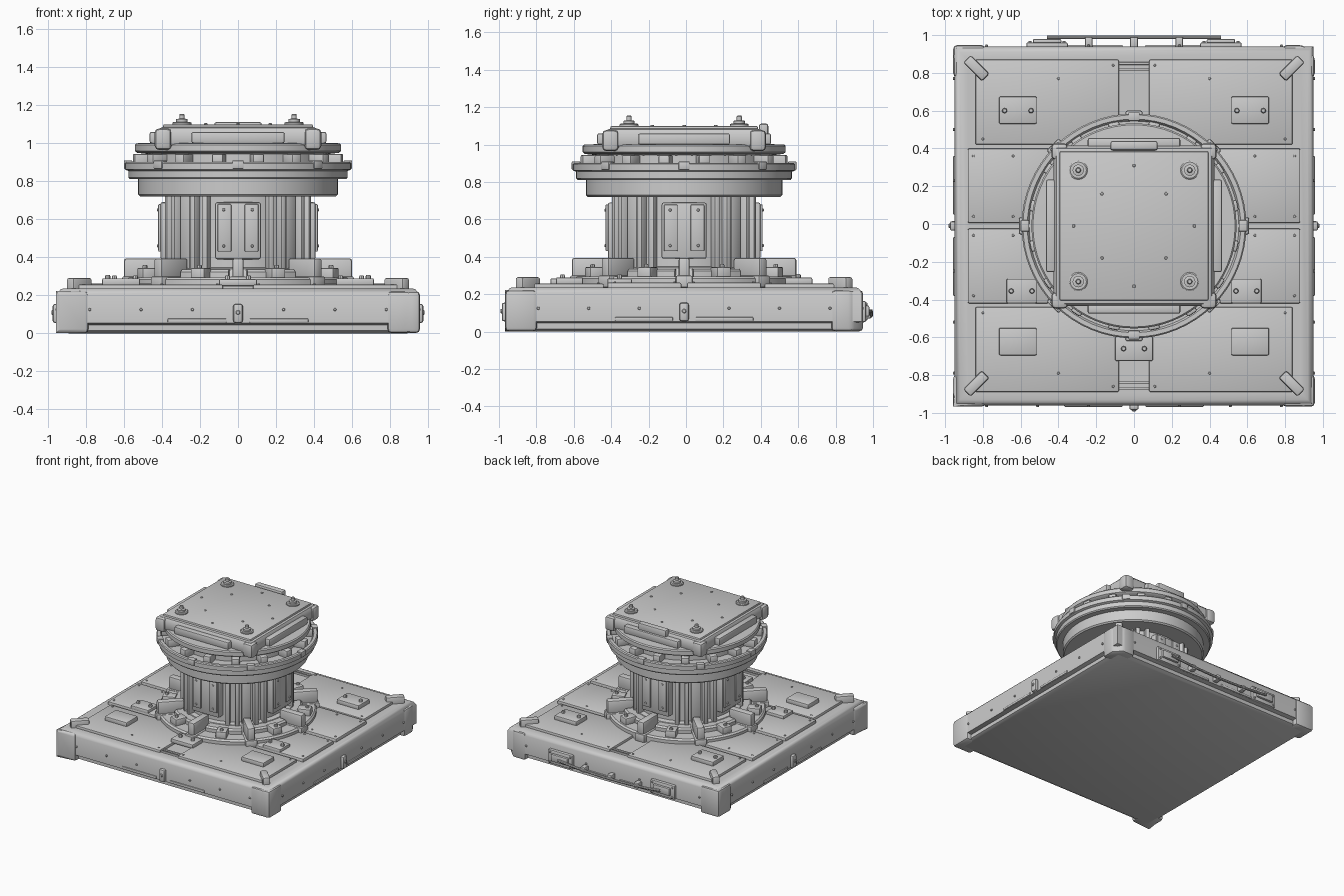
import bpy, bmesh
from math import sin, cos, pi, radians, sqrt, atan2
from mathutils import Matrix, Vector

cube = bpy.data.objects.get("Cube")
if cube:
    bpy.data.objects.remove(cube)

grey = bpy.data.materials.new("light grey")
grey.use_nodes = True
colour = (0.6, 0.6, 0.6, 1)
grey.diffuse_color = colour
grey.node_tree.nodes["Principled BSDF"].inputs["Base Color"].default_value = colour
OFFSET = Matrix.Translation((0, -0.01, 0))   # body sits slightly forward of the rear cable
parts = []


def finish(name, bm, matrix=Matrix()):
    mesh = bpy.data.meshes.new(name)
    bmesh.ops.recalc_face_normals(bm, faces=bm.faces)
    bm.to_mesh(mesh)
    bm.free()
    mesh.materials.append(grey)
    ob = bpy.data.objects.new(name, mesh)
    ob.matrix_world = OFFSET @ matrix
    bpy.context.collection.objects.link(ob)
    parts.append(ob)
    return ob


def turn(angle):
    return Matrix.Rotation(radians(angle), 4, 'Z')


def box(name, x, y, z, bevel=0.008, frame=Matrix()):
    """Bevelled block from (low, high) ranges on each axis."""
    bm = bmesh.new()
    bmesh.ops.create_cube(bm, size=1)
    for v in bm.verts:
        v.co = [r[0] if c < 0 else r[1] for c, r in zip(v.co, (x, y, z))]
    if bevel:
        bmesh.ops.bevel(bm, geom=bm.edges[:], offset=bevel, segments=2,
                        profile=0.5, affect='EDGES')
    return finish(name, bm, frame)


def lathe(name, profile, sides, closed=False, square=False, frame=Matrix()):
    """Revolve (radius, height) points; square turns radius into half width."""
    bm = bmesh.new()
    scale, start = (sqrt(2), pi / 4) if square else (1, 0)
    rings = []
    for r, z in profile:
        rings.append([bm.verts.new((r * scale * cos(start + 2 * pi * i / sides),
                                    r * scale * sin(start + 2 * pi * i / sides), z))
                      for i in range(sides)])
    pairs = list(zip(rings, rings[1:]))
    if closed:
        pairs.append((rings[-1], rings[0]))
    else:
        bm.faces.new(rings[0])
        bm.faces.new(rings[-1])
    for a, b in pairs:
        for i in range(sides):
            j = (i + 1) % sides
            bm.faces.new((a[i], a[j], b[j], b[i]))
    return finish(name, bm, frame)


def bolt(name, at, r=0.012, h=0.012, direction=(0, 0, 1), sides=8):
    frame = Matrix.Translation(at) @ Vector(direction).to_track_quat('Z', 'Y').to_matrix().to_4x4()
    lathe(name, [(r, -0.005), (r, h * 0.6), (r * 0.7, h)], sides, frame=frame)


def arc(name, r0, r1, z0, z1, a0, a1, steps=8):
    """Curved block covering part of a ring."""
    bm = bmesh.new()
    rows = []
    for i in range(steps + 1):
        a = radians(a0 + (a1 - a0) * i / steps)
        rows.append([bm.verts.new((r * cos(a), r * sin(a), z)) for r, z in
                     ((r0, z0), (r1, z0), (r1, z1 - 0.012), (r1 - 0.012, z1), (r0, z1))])
    for a, b in zip(rows, rows[1:]):
        for i in range(5):
            j = (i + 1) % 5
            bm.faces.new((a[i], a[j], b[j], b[i]))
    bm.faces.new(rows[0])
    bm.faces.new(rows[-1])
    finish(name, bm)


SIGNS = [(sx, sy) for sx in (-1, 1) for sy in (-1, 1)]


def span(s, lo, hi):
    return (lo, hi) if s > 0 else (-hi, -lo)


# Square base slab with stepped foot and sloped rim
lathe("base_slab", [(0.89, 0), (0.92, 0.015), (0.92, 0.045), (0.95, 0.055), (0.95, 0.205),
                    (0.935, 0.23), (0.92, 0.237), (0.88, 0.237)], 4, square=True)

# Corner caps, diagonal ribs and deck plates
for sx, sy in SIGNS:
    # chamfered corner cap
    bm = bmesh.new()
    bmesh.ops.create_cube(bm, size=1)
    for v in bm.verts:
        v.co = (sx * (0.872 + 0.17 * v.co.x), sy * (0.872 + 0.17 * v.co.y), 0.112 + 0.22 * v.co.z)
    corner = [e for e in bm.edges if all(abs(v.co.x) > 0.9 and abs(v.co.y) > 0.9 for v in e.verts)]
    bmesh.ops.bevel(bm, geom=corner, offset=0.06, segments=1, affect='EDGES')
    bmesh.ops.bevel(bm, geom=bm.edges[:], offset=0.02, segments=2, profile=0.5, affect='EDGES')
    finish("corner_cap", bm)
    angle = 45 * sy if sx > 0 else 180 - 45 * sy
    rib = Matrix.Translation((sx * 0.835, sy * 0.835, 0)) @ turn(angle)
    box("corner_rib", (-0.07, 0.07), (-0.028, 0.028), (0.2, 0.292), 0.012, rib)
    # corner deck plate
    box("corner_deck_plate", span(sx, 0.08, 0.84), span(sy, 0.43, 0.88), (0.22, 0.257))
    for px, py in ((0.11, 0.85), (0.4, 0.78), (0.8, 0.78), (0.8, 0.46)):
        bolt("deck_rivet", (sx * px, sy * py, 0.257), 0.007, 0.006)
    # side deck plate
    box("side_deck_plate", span(sx, 0.45, 0.88), span(sy, 0.015, 0.41), (0.22, 0.262))
    for px in (0.64, 0.85):
        for py in (0.05, 0.37):
            bolt("side_rivet", (sx * px, sy * py, 0.262), 0.007, 0.006)
    # raised hatch with bolts
    box("deck_hatch", span(sx, 0.515, 0.715), span(sy, 0.54, 0.685), (0.25, 0.29))
    if sy > 0:
        for px in (0.545, 0.685):
            bolt("hatch_bolt", (sx * px, sy * 0.61, 0.29), 0.014, 0.018)

# Rim bars in the gaps between deck plates
for s in (-1, 1):
    for y in (0.83, 0.86):
        box("channel_bar", (-0.08, 0.08), (s * y - 0.007, s * y + 0.007), (0.23, 0.25), 0.003)

# Mounting feet pads
for x, y in ((0, -0.65), (-0.595, -0.345), (0.595, -0.345)):
    w = 0.1 if x == 0 else 0.08
    box("foot_pad", (x - w, x + w), (y - 0.065, y + 0.065), (0.25, 0.285))
    for s in (-1, 1):
        bolt("pad_bolt", (x + s * 0.055, y, 0.285), 0.014, 0.02)

# Details on the four base walls: centre peg, lower strip, rivets
for k in range(4):
    f = turn(90 * k)
    peg = (0.94, 0.972) if k == 2 else (0.94, 0.975)
    if k != 2:
        box("wall_peg", (-0.025, 0.025), (-peg[1], -peg[0]), (0.055, 0.155), 0.012, f)
        bolt("peg_bolt", f @ Vector((0, -0.972, 0.11)), 0.012, 0.01, f @ Vector((0, -1, 0)))
    for s in (-1, 1):
        box("wall_strip", span(s, 0.06, 0.37), (-0.958, -0.94), (0.056, 0.078), 0.005, f)
        for x in (0.24, 0.51, 0.78):
            bolt("wall_rivet", f @ Vector((s * x, -0.95, 0.125)), 0.008, 0.009, f @ Vector((0, -1, 0)))

# Rear connector boxes with sagging cable and clips
for s in (-1, 1):
    box("connector_box", span(s, 0.35, 0.57), (0.94, 0.972), (0.05, 0.165), 0.01)
    box("connector_socket", span(s, 0.385, 0.535), (0.965, 0.99), (0.08, 0.14), 0.008)
    for x in (0.37, 0.55):
        for z in (0.068, 0.147):
            bolt("connector_bolt", (s * x, 0.972, z), 0.008, 0.008, (0, 1, 0))
for x in (-0.24, 0, 0.24):
    box("cable_clip", (x - 0.02, x + 0.02), (0.94, 1.0), (0.07, 0.115), 0.008)
bm = bmesh.new()
rows = []
for i in range(25):
    x = -0.46 + 0.92 * i / 24
    z = 0.085 + 0.025 * (x / 0.46) ** 2
    rows.append([bm.verts.new((x, 0.999 + 0.01 * cos(a * pi / 4), z + 0.01 * sin(a * pi / 4)))
                 for a in range(8)])
for a, b in zip(rows, rows[1:]):
    for i in range(8):
        bm.faces.new((a[i], a[(i + 1) % 8], b[(i + 1) % 8], b[i]))
finish("rear_cable", bm)

# Pedestal ring, skirt, radial brackets and clamps
for k in range(8):
    f = turn(45 * k)
    arc("pedestal_ring_segment", 0.43, 0.585, 0.235, 0.295, 45 * k + 4, 45 * k + 41)
    arc("pedestal_inner_step", 0.38, 0.48, 0.25, 0.335, 45 * k + 6, 45 * k + 39)
    box("bracket_foot", (0.4, 0.61), (-0.045, 0.045), (0.235, 0.3), 0.01, f)
    box("bracket_arm", (0.4, 0.6), (-0.03, 0.03), (0.28, 0.395), 0.014, f)
    g = turn(45 * k + 22.5)
    box("ring_clamp", (0.46, 0.56), (-0.04, 0.04), (0.28, 0.345), 0.008, g)
    bolt("clamp_bolt", g @ Vector((0.53, 0, 0.345)), 0.013, 0.016)
lathe("column_skirt", [(0.43, 0.23), (0.43, 0.3), (0.41, 0.34), (0.36, 0.35)], 48)

# Column with cardinal panels and vertical fins
lathe("column_core", [(0.375, 0.25), (0.375, 0.75)], 48)
for k in range(4):
    f = turn(90 * k)
    box("column_panel", (0.34, 0.408), (-0.12, 0.12), (0.39, 0.69), 0.01, f)
    for s in (-1, 1):
        box("panel_leaf", (0.4, 0.42), span(s, 0.035, 0.108), (0.43, 0.68), 0.006, f)
        for z in (0.46, 0.65):
            bolt("panel_bolt", f @ Vector((0.418, s * 0.075, z)), 0.008, 0.008, f @ Vector((1, 0, 0)))
    for a in (25, 35, 55, 65):
        box("column_fin", (0.35, 0.42), (-0.016, 0.016), (0.33, 0.74), 0.006, turn(90 * k + a))
    box("column_recess_bar", (0.35, 0.395), (-0.035, 0.035), (0.33, 0.74), 0.006, turn(90 * k + 45))

# Bearing collar in steps
lathe("bearing_collar", [(0.36, 0.72), (0.515, 0.72), (0.525, 0.73), (0.525, 0.812), (0.57, 0.812),
                         (0.577, 0.82), (0.577, 0.855), (0.595, 0.862), (0.595, 0.895),
                         (0.588, 0.902), (0.565, 0.902), (0.555, 0.885), (0.36, 0.885)], 64, closed=True)

# Crown studs around the neck
lathe("neck", [(0.47, 0.87), (0.47, 0.96)], 48)
for k in range(16):
    box("crown_stud", (0.46, 0.56), (-0.03, 0.03), (0.88, 0.945), 0.01, turn(22.5 * k + 11.25))
for k in range(8):
    box("collar_notch", (0.555, 0.601), (-0.03, 0.03), (0.865, 0.91), 0.006, turn(45 * k))

# Turntable disc
lathe("turntable_disc", [(0.46, 0.942), (0.53, 0.95), (0.543, 0.96), (0.543, 0.992),
                         (0.535, 1.0), (0.4, 1.005)], 64)

# Square head block with cover plate
lathe("head_block", [(0.37, 0.965), (0.415, 0.985), (0.425, 1.0), (0.425, 1.055),
                     (0.41, 1.08), (0.395, 1.085)], 4, square=True)
box("head_cover", (-0.395, 0.395), (-0.395, 0.395), (1.07, 1.1), 0.01)
for sx, sy in SIGNS:
    box("head_corner", span(sx, 0.35, 0.438), span(sy, 0.35, 0.438), (0.965, 1.078), 0.022)
    lathe("head_bolt", [(0.05, 1.09), (0.05, 1.108), (0.043, 1.113), (0.03, 1.113), (0.03, 1.127),
                        (0.014, 1.13), (0.014, 1.15), (0.01, 1.155)], 16,
          frame=Matrix.Translation((sx * 0.295, sy * 0.295, 0)))
    bolt("cover_rivet", (sx * 0.17, sy * 0.17, 1.1), 0.009, 0.006)
for k in range(4):
    f = turn(90 * k)
    box("head_side_bar", (-0.245, 0.245), (-0.465, -0.41), (1.0, 1.06), 0.01, f)
    bolt("cover_rivet", f @ Vector((0, 0.32, 1.1)), 0.009, 0.006)
box("head_rear_latch", (-0.125, 0.125), (0.4, 0.45), (1.04, 1.112), 0.012)

# Smooth shading with sharp edges kept
bpy.ops.object.select_all(action='DESELECT')
for ob in parts:
    ob.select_set(True)
bpy.context.view_layer.objects.active = parts[0]
bpy.ops.object.shade_smooth_by_angle(angle=radians(35))
